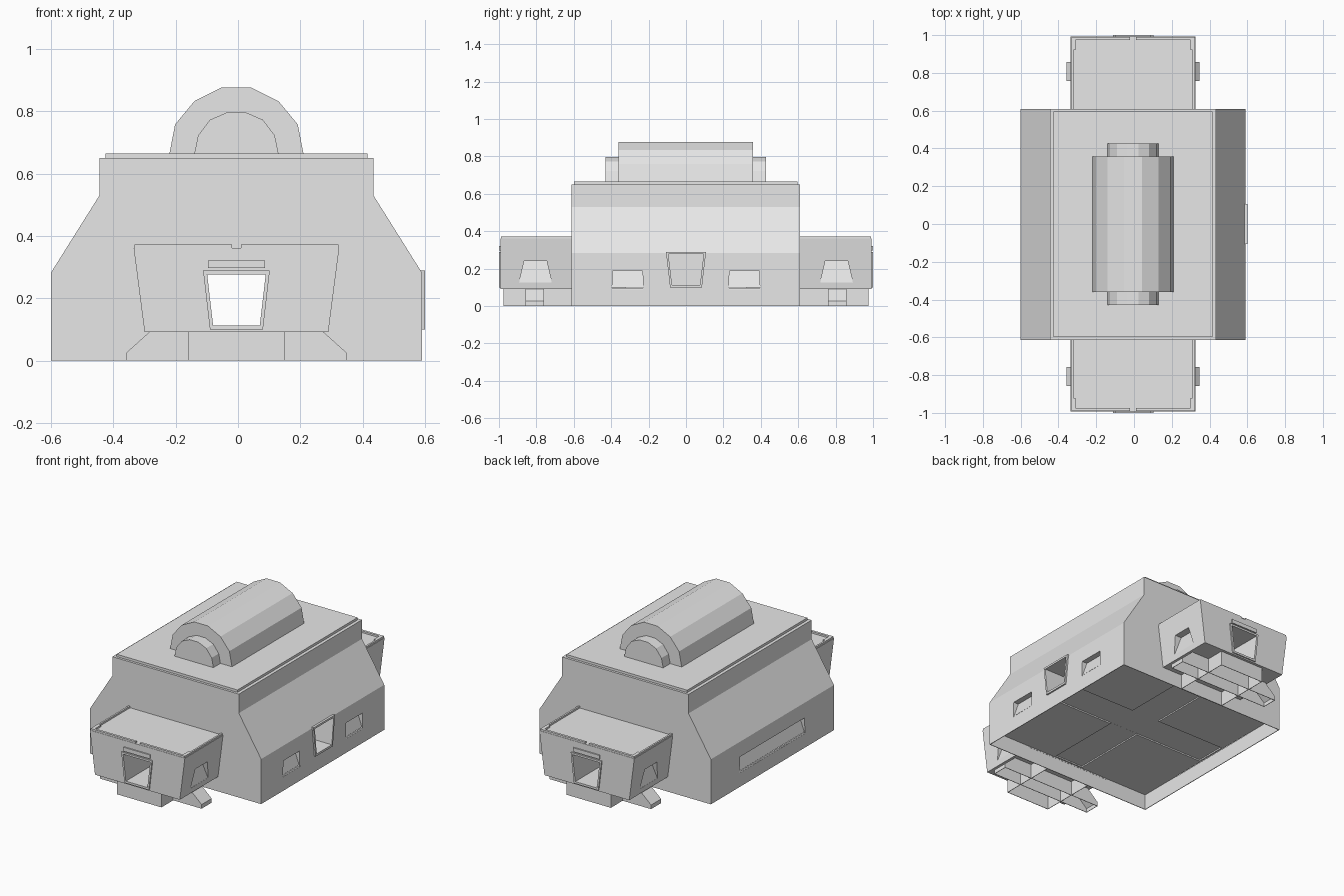
import bpy, bmesh

if "Cube" in bpy.data.objects:
    bpy.data.objects.remove(bpy.data.objects["Cube"])

CX = -0.005  # body axis
grey = bpy.data.materials.new("pale grey")
grey.use_nodes = True
grey.diffuse_color = (0.8, 0.8, 0.8, 1)
grey.node_tree.nodes["Principled BSDF"].inputs["Base Color"].default_value = (0.8, 0.8, 0.8, 1)


def make(name, verts, faces):
    bm = bmesh.new()
    vs = [bm.verts.new((x + CX, y, z)) for x, y, z in verts]
    for f in faces:
        bm.faces.new([vs[i] for i in f])
    bmesh.ops.recalc_face_normals(bm, faces=bm.faces)
    mesh = bpy.data.meshes.new(name)
    bm.to_mesh(mesh)
    bm.free()
    mesh.materials.append(grey)
    ob = bpy.data.objects.new(name, mesh)
    bpy.context.scene.collection.objects.link(ob)
    return ob


def loft(name, start, end):
    """Solid between two matching outlines."""
    n = len(start)
    faces = [list(range(n)), list(range(n, 2 * n))]
    faces += [(i, (i + 1) % n, n + (i + 1) % n, n + i) for i in range(n)]
    return make(name, start + end, faces)


def prism(name, profile, axis, a, b):
    """Extrude a profile along an axis from a to b."""
    place = {"X": lambda p, t: (t, p[0], p[1]),
             "Y": lambda p, t: (p[0], t, p[1]),
             "Z": lambda p, t: (p[0], p[1], t)}[axis]
    return loft(name, [place(p, a) for p in profile], [place(p, b) for p in profile])


def box(name, x0, x1, y0, y1, z0, z1):
    return prism(name, [(x0, y0), (x1, y0), (x1, y1), (x0, y1)], "Z", z0, z1)


def mirrored(half):
    """Complete a right-hand profile, listed bottom to top."""
    return half + [(-u, z) for u, z in reversed(half)]


def cut(ob, *cutters):
    for c in cutters:
        c.hide_render = True
        mod = ob.modifiers.new("cut", "BOOLEAN")
        mod.operation, mod.solver, mod.object = "DIFFERENCE", "EXACT", c
    deps = bpy.context.evaluated_depsgraph_get()
    mesh = bpy.data.meshes.new_from_object(ob.evaluated_get(deps))
    ob.modifiers.clear()
    ob.data = mesh
    for c in cutters:
        bpy.data.objects.remove(c)


def recess(side, wall, y, bottom, top, z0, z1, depth):
    """Window cutter: almost flush at the sill, deepest at the head."""
    outline = mirrored([(bottom, z0), (top, z1)])
    outer = [(side * (wall(z) + 0.03), y + u, z) for u, z in outline]
    inner = [(side * (wall(z) - (depth if z == z1 else 0.001)), y + u, z) for u, z in outline]
    return loft("window_cutter", outer, inner)


DOOR_OUT = mirrored([(0.085, 0.1), (0.107, 0.289)])
DOOR_IN = mirrored([(0.075, 0.113), (0.094, 0.277)])


def door_frame(name, axis, a, b):
    frame = prism(name, DOOR_OUT, axis, a, b)
    cut(frame, prism("door_cutter", DOOR_IN, axis, a - 0.1, b + 0.1))


def hall_wall(z):
    return 0.595


def cabin_wall(z):
    return 0.295 + (z - 0.092) * 0.035 / 0.27


# Main hall: sunken floor underneath and crossing door passages
hall = prism("main_hall", mirrored([(0.595, 0), (0.595, 0.283), (0.44, 0.53), (0.44, 0.65)]),
             "Y", -0.613, 0.61)
cut(hall, box("floor_recess", -0.591, 0.591, -0.609, 0.606, -0.1, 0.098))
cut(hall, box("floor_channel_along", -0.1, 0.1, -0.6, 0.6, 0.05, 0.106))
cut(hall, box("floor_channel_across", -0.58, 0.58, -0.1, 0.1, 0.05, 0.1065))
cut(hall, prism("long_passage", DOOR_IN, "Y", -0.7, 0.7))
cut(hall, prism("side_passage", DOOR_IN, "X", -0.54, 0.7))
for y in (-0.312, 0.312):
    cut(hall, recess(1, hall_wall, y, 0.083, 0.08, 0.088, 0.188, 0.035))
cut(hall, recess(-1, hall_wall, 0, 0.325, 0.32, 0.088, 0.188, 0.035))
door_frame("side_door_frame", "X", 0.585, 0.605)

# Roof plate and stepped barrel vault
box("roof_plate", -0.42, 0.42, -0.598, 0.595, 0.65, 0.665)
vault = [(0.215, 0.665), (0.197, 0.758), (0.135, 0.833), (0.047, 0.877)]
prism("vault", mirrored(vault), "Y", -0.36, 0.357)
prism("vault_core", mirrored([(0.135, 0.665), (0.123, 0.723), (0.085, 0.773), (0.03, 0.797)]),
      "Y", -0.43, 0.427)

# End cabins, one at each end
for s, end in ((-1, "front"), (1, "back")):
    cabin = prism(end + "_cabin", mirrored([(0.295, 0.092), (0.33, 0.362)]),
                  "Y", s * 0.608, s * 0.992)
    cut(cabin, prism("door_passage", DOOR_IN, "Y", s * 0.5, s * 1.1))
    for side in (-1, 1):
        cut(cabin, recess(side, cabin_wall, s * 0.805, 0.087, 0.06, 0.127, 0.242, 0.045))
        # Corner rails on the cabin roof
        outline = [(0.015, 0.99), (0.327, 0.99), (0.327, 0.61), (0.316, 0.61),
                   (0.316, 0.92), (0.305, 0.92), (0.305, 0.975), (0.015, 0.975)]
        prism(end + "_roof_rail", [(side * x, s * y) for x, y in outline], "Z", 0.36, 0.373)
    ys = sorted((s * 0.985, s * 1.0))
    door_frame(end + "_door_frame", "Y", *ys)
    box(end + "_vent", -0.092, 0.092, *ys, 0.297, 0.322)

    # Hollow base box with a cross bar ending in sloped feet
    base = box(end + "_base", -0.155, 0.155, s * 0.609, s * 0.975, 0, 0.093)
    cut(base, box("base_hollow", -0.152, 0.152, s * 0.612, s * 0.972, -0.1, 0.09))
    foot = mirrored([(0.353, 0), (0.353, 0.026), (0.278, 0.093)])
    bar = prism(end + "_foot_bar", foot, "Y", s * 0.758, s * 0.858)
    inner = mirrored([(0.35, -0.1), (0.35, 0.024), (0.276, 0.09)])
    cut(bar, prism("foot_hollow", inner, "Y", s * 0.761, s * 0.855))
